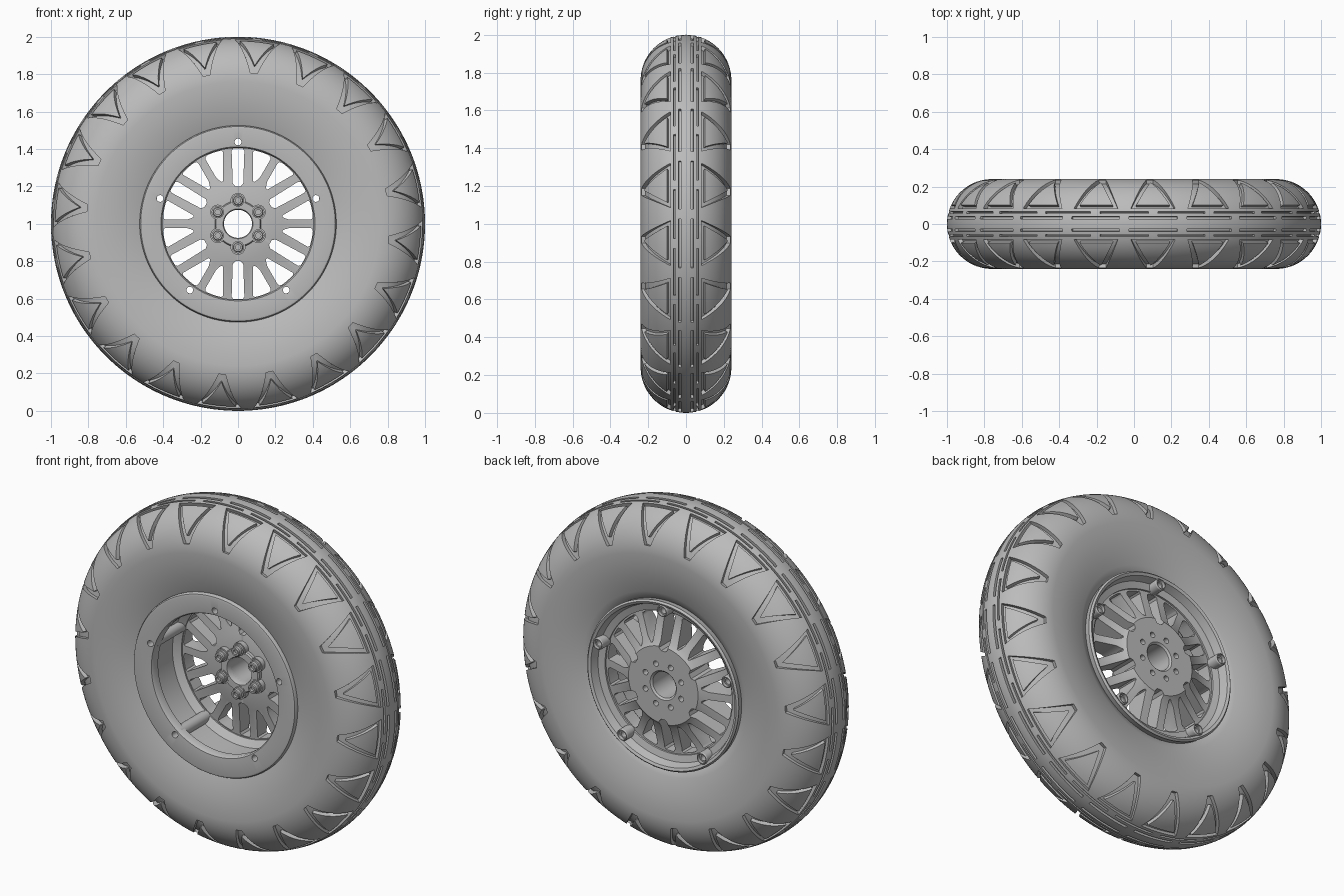
import bpy, bmesh
from math import sin, cos, radians, pi

old = bpy.data.objects.get("Cube")
if old:
    bpy.data.objects.remove(old)

grey = bpy.data.materials.new("plain grey")
grey.use_nodes = True
grey.diffuse_color = (0.5, 0.5, 0.5, 1)
grey.node_tree.nodes["Principled BSDF"].inputs["Base Color"].default_value = (0.5, 0.5, 0.5, 1)


def polar(r, y, t):
    """Point around the axle."""
    return (r * cos(t), y, 1 + r * sin(t))


def finish(bm, name, cutter=False):
    bmesh.ops.recalc_face_normals(bm, faces=bm.faces)
    me = bpy.data.meshes.new(name)
    bm.to_mesh(me)
    bm.free()
    ob = bpy.data.objects.new(name, me)
    bpy.context.collection.objects.link(ob)
    me.materials.append(grey)
    ob.hide_render = cutter
    return ob


def bridge(bm, loops, closed=True):
    """Join equal loops of points into a skin; open skins get end caps."""
    rows = [[bm.verts.new(p) for p in loop] for loop in loops]
    n = len(rows[0])
    for i in range(len(rows) if closed else len(rows) - 1):
        a, b = rows[i], rows[(i + 1) % len(rows)]
        for j in range(n):
            k = (j + 1) % n
            bm.faces.new((a[j], a[k], b[k], b[j]))
    if not closed:
        bm.faces.new(rows[0])
        bm.faces.new(rows[-1])


def revolve(name, profile, seg=120):
    """Spin a closed (radius, y) profile around the axle."""
    bm = bmesh.new()
    bridge(bm, [[polar(r, y, 2 * pi * i / seg) for r, y in profile] for i in range(seg)])
    return finish(bm, name)


def prism(bm, pts, turn, y0, y1):
    """Prism along the axle from (radial, sideways) points turned by an angle."""
    c, s = cos(turn), sin(turn)
    bridge(bm, [[(u * c - v * s, y, 1 + u * s + v * c) for u, v in pts] for y in (y0, y1)], False)


def circle(u, r, n=24):
    return [(u + r * cos(2 * pi * i / n), r * sin(2 * pi * i / n)) for i in range(n)]


def cut(ob, cutter):
    m = ob.modifiers.new("cut", "BOOLEAN")
    m.object, m.operation, m.solver = cutter, "DIFFERENCE", "MANIFOLD"
    bpy.context.view_layer.objects.active = ob
    bpy.ops.object.modifier_apply(modifier=m.name)


def smooth(ob):
    bpy.ops.object.select_all(action="DESELECT")
    ob.select_set(True)
    bpy.context.view_layer.objects.active = ob
    bpy.ops.object.shade_smooth_by_angle(angle=radians(32))


# Tyre body: round tread, gently curved sidewalls
SECTION, CENTRE = 0.24, 0.76


def tread(theta, phi, depth):
    t, p = radians(theta), radians(phi)
    return polar(CENTRE + (SECTION - depth) * cos(p), (SECTION - depth) * sin(p), t)


side = [(0.7, 0.237), (0.64, 0.229), (0.58, 0.215), (0.53, 0.2), (0.49, 0.185), (0.47, 0.16)]
crown = [(CENTRE + SECTION * cos(radians(a)), SECTION * sin(radians(a))) for a in range(-90, 91, 5)]
tyre = revolve("tyre", [(r, -y) for r, y in reversed(side)] + crown + side, 200)

# Tread grooves: triangular channels on both shoulders, dashed slots on the crown
PITCH = 18


def contour(corners, mid, sign, depth, n=10):
    pts = []
    for (a, p), (b, q) in zip(corners, corners[1:] + corners[:1]):
        pts += [tread(mid + a + (b - a) * i / n, sign * (p + (q - p) * i / n), depth) for i in range(n)]
    return pts


outer = [(-7, 20), (7, 20), (1.3, 78), (-1.3, 78)]
inner = [(-5.3, 25), (5.3, 25), (0.15, 67), (-0.15, 67)]
bm = bmesh.new()
for k in range(360 // PITCH):
    mid = 12 + PITCH * k
    for sign in (-1, 1):
        bridge(bm, [contour(c, mid, sign, d)
                    for c, d in ((outer, -0.02), (inner, -0.02), (inner, 0.022), (outer, 0.022))])
        for phi, wide, shift in ((8, 1.8, 0), (15, 1.3, PITCH / 2)):
            rows = []
            for i in range(9):
                t = mid + shift - 7.5 + 15 * i / 8
                rows.append([tread(t, sign * (phi + e * wide), d)
                             for e, d in ((-1, -0.02), (1, -0.02), (1, 0.018), (-1, 0.018))])
            bridge(bm, rows, False)
grooves = finish(bm, "tread_groove_cutter", True)
cut(tyre, grooves)

# Rim: front flange ring, barrel and back lip
rim = revolve("rim", [
    (0.405, -0.2), (0.412, -0.212), (0.51, -0.222), (0.52, -0.219), (0.526, -0.208), (0.526, -0.18),
    (0.49, -0.165), (0.485, 0.2), (0.49, 0.212), (0.48, 0.222), (0.465, 0.215), (0.45, 0.17),
    (0.412, 0.16), (0.408, 0.06), (0.445, 0.03), (0.45, -0.14), (0.405, -0.16)])

# Spoke disc: thick hub sloping out to the barrel
disc = revolve("spokes", [
    (0.075, 0.04), (0.2, 0.04), (0.24, 0.055), (0.43, 0.07), (0.43, 0.15),
    (0.38, 0.15), (0.25, 0.19), (0.225, 0.21), (0.085, 0.21), (0.075, 0.2)])

# Windows between the forked spokes
slot = [(0.2, -0.014), (0.2, 0.014), (0.215, 0.028), (0.39, 0.034), (0.402, 0.026),
        (0.402, -0.026), (0.39, -0.034), (0.215, -0.028)]
fork = [(0.228, 0.08), (0.224, 0.088), (0.232, 0.1), (0.25, 0.119), (0.345, 0.174), (0.356, 0.175)]
fork += [(0.402 * cos(radians(a)), 0.402 * sin(radians(a))) for a in (24, 20, 16, 13)] + [(0.385, 0.08)]
bm = bmesh.new()
for k in range(6):
    turn = radians(30 + 60 * k)
    prism(bm, slot, turn, -0.1, 0.3)
    prism(bm, fork, turn, -0.1, 0.3)
    prism(bm, [(u, -v) for u, v in fork], turn, -0.1, 0.3)
windows = finish(bm, "window_cutter", True)
cut(disc, windows)

# Hub holes on the back face
bm = bmesh.new()
for k in range(8):
    prism(bm, circle(0.125, 0.016), radians(22.5 + 45 * k), 0.15, 0.3)
hub_holes = finish(bm, "hub_hole_cutter", True)
cut(disc, hub_holes)

# Five through holes with bolt tunnels and raised collars at the back
bm = bmesh.new()
for k in range(5):
    prism(bm, circle(0.438, 0.018), radians(90 + 72 * k), -0.4, 0.4)
bolt_holes = finish(bm, "bolt_hole_cutter", True)
cut(rim, bolt_holes)
cut(disc, bolt_holes)
bm = bmesh.new()
for k in range(5):
    turn = radians(90 + 72 * k)
    c, s = 0.438 * cos(turn), 0.438 * sin(turn)
    ring = [(0.018, -0.19), (0.034, -0.19), (0.034, 0.218), (0.03, 0.224), (0.026, 0.224),
            (0.026, 0.205), (0.018, 0.205)]
    bridge(bm, [[(c + r * cos(a), y, 1 + s + r * sin(a)) for r, y in ring]
                for a in [2 * pi * i / 24 for i in range(24)]])
tunnels = finish(bm, "bolt_tunnels")

# Lobed hub boss and six socket bolts on the front
boss = revolve("hub_boss", [(0.075, 0.02), (0.08, 0.012), (0.118, 0.012), (0.124, 0.02), (0.124, 0.06), (0.075, 0.06)])
bm = bmesh.new()
heads = bmesh.new()
for k in range(6):
    turn = radians(30 + 60 * k)
    prism(bm, circle(0.125, 0.04), turn, 0.01, 0.06)
    c, s = 0.125 * cos(turn), 0.125 * sin(turn)
    head = [(0.033, 0.015), (0.033, -0.002), (0.027, -0.004), (0.027, -0.022), (0.023, -0.027),
            (0.014, -0.027), (0.014, -0.01), (0.002, -0.01)]
    bridge(heads, [[(c + r * cos(2 * pi * i / 24), y, 1 + s + r * sin(2 * pi * i / 24)) for i in range(24)]
                   for r, y in head], False)
lobes = finish(bm, "hub_lobes")
bolts = finish(heads, "hub_bolts")

for ob in (tyre, rim, disc, tunnels, boss, lobes, bolts):
    smooth(ob)
for ob in (grooves, windows, hub_holes, bolt_holes):
    bpy.data.objects.remove(ob)
